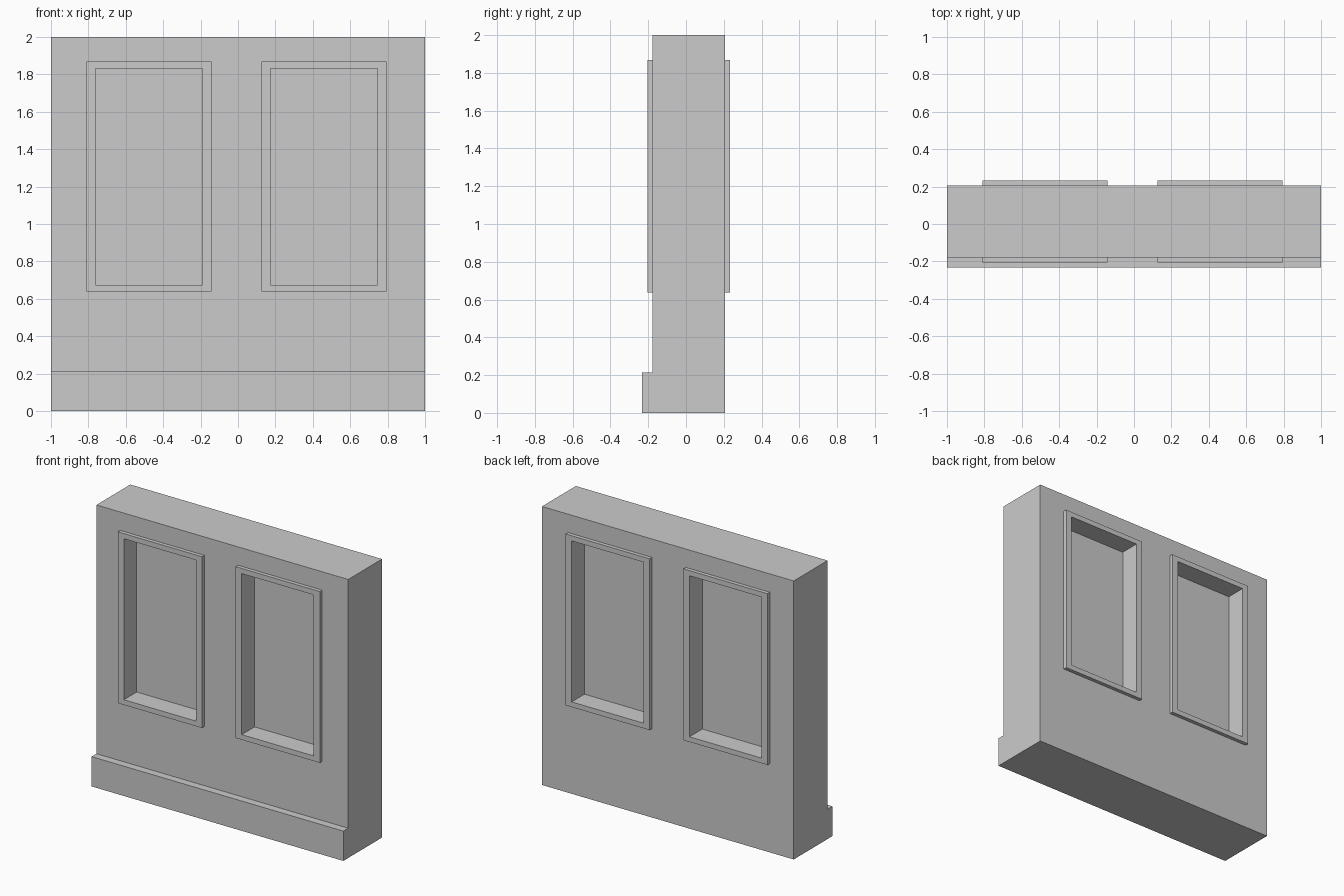
import bpy, bmesh

if "Cube" in bpy.data.objects:
    bpy.data.objects.remove(bpy.data.objects["Cube"])

def box(name, x0, x1, y0, y1, z0, z1):
    bpy.ops.mesh.primitive_cube_add(size=1, location=((x0+x1)/2, (y0+y1)/2, (z0+z1)/2))
    ob = bpy.context.object
    ob.name = name
    ob.scale = (x1-x0, y1-y0, z1-z0)
    bpy.ops.object.transform_apply(location=False, rotation=False, scale=True)
    return ob

def combine(target, helper, operation):
    mod = target.modifiers.new(helper.name, 'BOOLEAN')
    mod.object, mod.operation, mod.solver = helper, operation, 'EXACT'
    helper.hide_render = True
    helper.hide_set(True)

FRONT, BACK = -0.178, 0.206      # wall faces
LIP = 0.027                      # how far the window frames stand out
PLINTH_Y, PLINTH_Z = -0.233, 0.214

# wall with plinth: side profile extruded along x
profile = [(PLINTH_Y, 0), (BACK, 0), (BACK, 2), (FRONT, 2),
           (FRONT, PLINTH_Z), (PLINTH_Y, PLINTH_Z)]
bm = bmesh.new()
face = bm.faces.new([bm.verts.new((-1, y, z)) for y, z in profile])
ext = bmesh.ops.extrude_face_region(bm, geom=[face])
bmesh.ops.translate(bm, vec=(2, 0, 0),
                    verts=[g for g in ext['geom'] if isinstance(g, bmesh.types.BMVert)])
bmesh.ops.recalc_face_normals(bm, faces=bm.faces)
mesh = bpy.data.meshes.new("wall")
bm.to_mesh(mesh)
bm.free()
wall = bpy.data.objects.new("wall", mesh)
bpy.context.collection.objects.link(wall)

# windows: raised frame through the wall, then a recess on each side
for side, cx in (("left", -0.477), ("right", 0.459)):
    frame = box(side + "_window_frame", cx-0.334, cx+0.334, FRONT-LIP, BACK+LIP, 0.638, 1.868)
    combine(wall, frame, 'UNION')
    for where, y0, y1 in (("front", -0.4, -0.06), ("back", 0.088, 0.4)):
        recess = box(f"{side}_{where}_recess_cutter", cx-0.286, cx+0.286, y0, y1, 0.675, 1.831)
        combine(wall, recess, 'DIFFERENCE')
